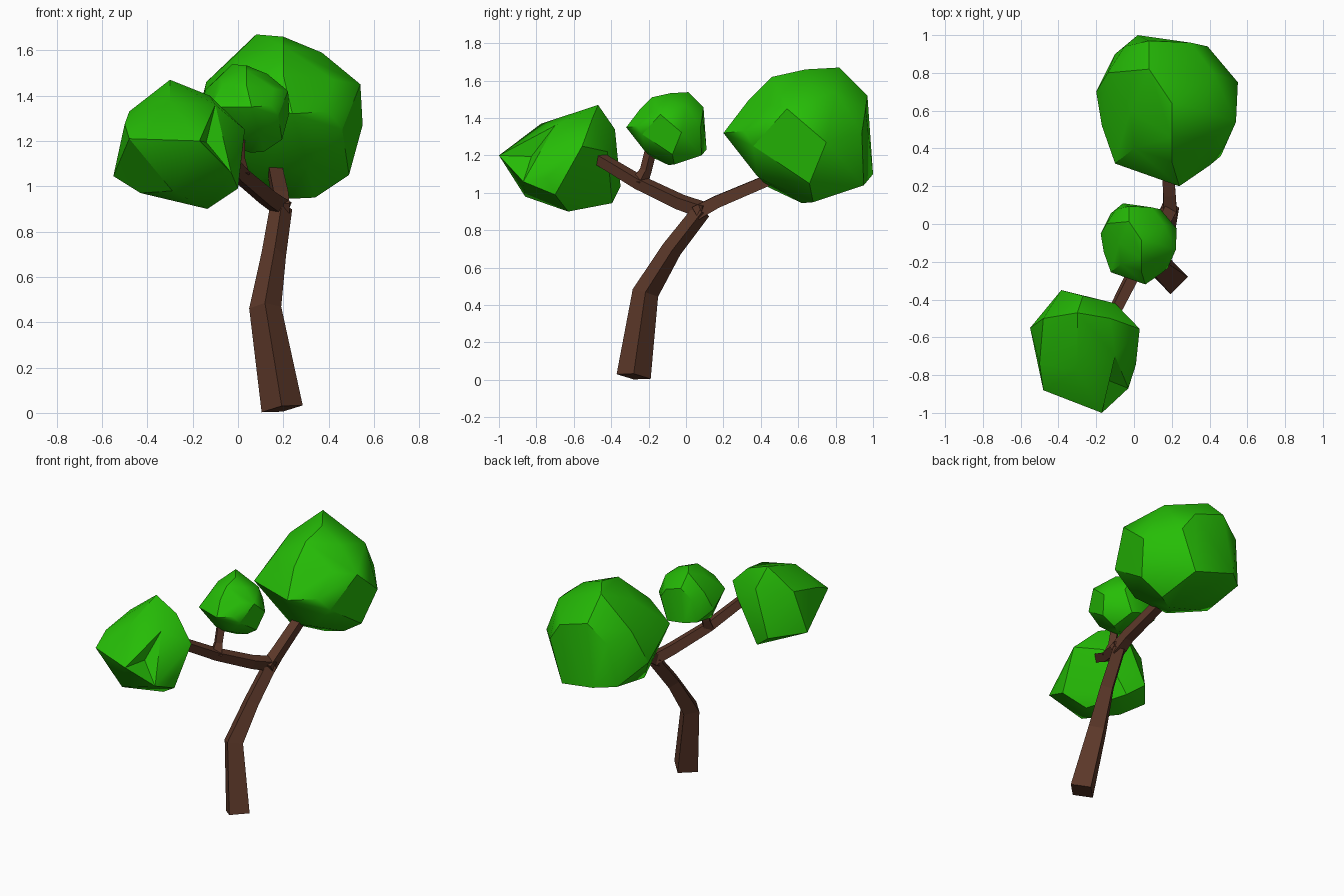
import bpy, bmesh, math
from mathutils import Vector

if "Cube" in bpy.data.objects:
    bpy.data.objects.remove(bpy.data.objects["Cube"])


def material(name, rgb):
    m = bpy.data.materials.new(name)
    m.diffuse_color = (*rgb, 1)
    m.use_nodes = True
    m.node_tree.nodes["Principled BSDF"].inputs["Base Color"].default_value = m.diffuse_color
    return m


BARK = material("bark brown", (0.105, 0.039, 0.022))
LEAF = material("leaf green", (0.019, 0.51, 0.002))


def finish(name, bm, mat, smooth=None):
    bmesh.ops.recalc_face_normals(bm, faces=bm.faces)
    me = bpy.data.meshes.new(name)
    bm.to_mesh(me)
    bm.free()
    ob = bpy.data.objects.new(name, me)
    bpy.context.collection.objects.link(ob)
    me.materials.append(mat)
    if smooth:
        bpy.ops.object.select_all(action='DESELECT')
        ob.select_set(True)
        bpy.context.view_layer.objects.active = ob
        bpy.ops.object.shade_smooth_by_angle(angle=math.radians(smooth))
    return ob


def limb(name, path, ref, turn):
    """Four-sided tapered sweep; path holds (x, y, z, side)."""
    bm = bmesh.new()
    pts = [Vector(p[:3]) for p in path]
    rings = []
    for i, p in enumerate(pts):
        t = (pts[min(i + 1, len(pts) - 1)] - pts[max(i - 1, 0)]).normalized()
        u = Vector(ref)
        u = (u - t * u.dot(t)).normalized()
        v = t.cross(u)
        r = path[i][3] / math.sqrt(2)
        angles = [math.radians(turn + 90 * k) for k in range(4)]
        rings.append([bm.verts.new(p + (u * math.cos(a) + v * math.sin(a)) * r) for a in angles])
    for a, b in zip(rings, rings[1:]):
        for k in range(4):
            bm.faces.new((a[k], a[(k + 1) % 4], b[(k + 1) % 4], b[k]))
    bm.faces.new(rings[0])
    bm.faces.new(rings[-1])
    return finish(name, bm, BARK)


def clump(name, points, dent=None):
    """Faceted leaf mass: convex hull, optionally with one face pushed in."""
    bm = bmesh.new()
    for p in points:
        bm.verts.new(p)
    bmesh.ops.convex_hull(bm, input=bm.verts)
    loose = [v for v in bm.verts if not v.link_faces]
    bmesh.ops.delete(bm, geom=loose, context='VERTS')
    if dent:
        f = min(bm.faces, key=lambda f: (f.calc_center_median() - Vector(dent)).length)
        f.normal_update()
        bmesh.ops.poke(bm, faces=[f], offset=-0.05)
    return finish(name, bm, LEAF, 32)


# Trunk and branches
limb("trunk", [(.195, -.28, .018, .13), (.12, -.217, .465, .10),
               (.158, -.075, .70, .077), (.19, .085, .905, .07)], (0, 1, 0), 0)
limb("back_branch", [(.19, .05, .89, .075), (.188, .16, .95, .065),
                     (.165, .42, 1.06, .06), (.155, .55, 1.12, .06)], (0, 0, 1), 45)
limb("front_branch", [(.195, .10, .905, .07), (.13, -.03, .95, .065),
                      (.005, -.25, 1.055, .06), (-.11, -.475, 1.19, .055)], (0, 0, 1), 30)
limb("twig", [(.005, -.25, 1.05, .065), (.0, -.215, 1.12, .045),
              (.0, -.19, 1.22, .045)], (0, 1, 0), 0)

# Leaf masses: the small one is a scaled copy of the large one's shape
large = [(.24, .20, 1.32), (.46, .36, 1.25), (.54, .54, 1.45), (.55, .75, 1.27),
         (.02, 1.0, 1.10), (.08, .82, 1.67), (.20, .64, 1.66), (.37, .60, 1.59),
         (.39, .94, 1.32), (.08, .97, 1.52), (.30, .96, 1.45), (-.05, .94, 1.40),
         (-.14, .80, 1.46), (-.20, .70, 1.22), (-.17, .52, 1.30), (-.10, .32, 1.32),
         (.34, .68, .95), (.23, .62, .945), (.49, .66, 1.05), (.10, .44, 1.03),
         (-.10, .60, 1.05), (.29, .95, 1.04), (-.10, .90, 1.10), (.31, .38, 1.09),
         (.20, .46, 1.62), (.20, .33, 1.49), (-.02, .60, 1.57), (0, .40, 1.50),
         (.42, .45, 1.47), (.40, .31, 1.33), (.42, .80, 1.54)]
clump("large_foliage", large)
mid, new_mid = Vector((.175, .60, 1.31)), Vector((.025, -.105, 1.345))
clump("small_foliage", [new_mid + (Vector(p) - mid) * .537 for p in large])
clump("front_foliage",
      [(-.55, -.55, 1.045), (-.385, -.35, 1.035), (-.27, -.395, .945), (.03, -.555, 1.25),
       (.01, -.745, 1.08), (-.17, -1.0, 1.20), (-.48, -.88, 1.21), (-.50, -.74, 1.275),
       (-.48, -.50, 1.33), (-.30, -.47, 1.47), (-.125, -.50, 1.40), (-.10, -.42, 1.22),
       (-.135, -.63, .90), (-.43, -.65, .97), (-.03, -.87, 1.06), (-.27, -.38, 1.34),
       (-.30, -.775, 1.37), (0, -.70, .99), (-.29, -.86, .98), (-.10, -.70, 1.36)],
      dent=(-.06, -.80, 1.18))
